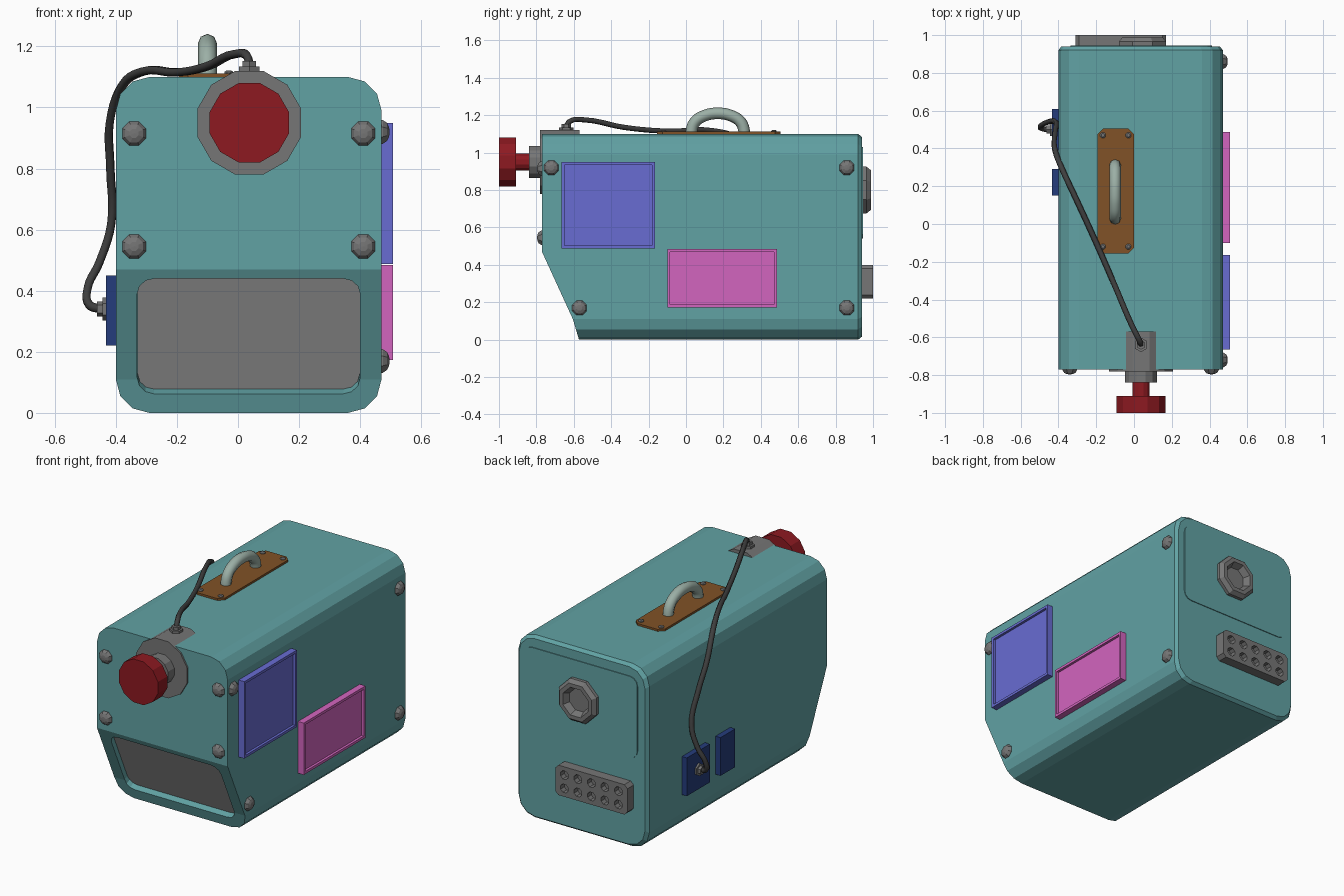
import bpy, bmesh, math
from mathutils import Vector, Matrix

if "Cube" in bpy.data.objects:
    bpy.data.objects.remove(bpy.data.objects["Cube"])

X, Y, Z = Vector((1, 0, 0)), Vector((0, 1, 0)), Vector((0, 0, 1))
COLORS = {
    "teal": (0.12, 0.36, 0.37), "red": (0.27, 0.01, 0.015), "pink": (0.65, 0.13, 0.52),
    "violet": (0.14, 0.15, 0.65), "navy": (0.018, 0.045, 0.2), "brown": (0.22, 0.085, 0.02),
    "sage": (0.33, 0.43, 0.38), "steel": (0.18, 0.18, 0.18), "screen": (0.33, 0.33, 0.33),
    "rubber": (0.05, 0.05, 0.05)}
mats = {}


def paint(ob, color):
    if color not in mats:
        mats[color] = bpy.data.materials.new(color)
        mats[color].diffuse_color = (*COLORS[color], 1)
    ob.data.materials.append(mats[color])


def finish(name, bm, color):
    bmesh.ops.remove_doubles(bm, verts=bm.verts, dist=1e-5)
    bmesh.ops.recalc_face_normals(bm, faces=bm.faces)
    me = bpy.data.meshes.new(name)
    bm.to_mesh(me)
    bm.free()
    ob = bpy.data.objects.new(name, me)
    bpy.context.collection.objects.link(ob)
    if color:
        paint(ob, color)
    return ob


def rounded(w, h, r, seg):
    """Outline of a rounded rectangle, counter-clockwise, centred on 0."""
    if r == 0:
        return [(w/2, h/2), (-w/2, h/2), (-w/2, -h/2), (w/2, -h/2)]
    pts = []
    for q, (sx, sy) in enumerate([(1, 1), (-1, 1), (-1, -1), (1, -1)]):
        for i in range(seg + 1):
            a = math.pi/2 * (q + i/seg)
            pts.append((sx*(w/2 - r) + r*math.cos(a), sy*(h/2 - r) + r*math.sin(a)))
    return pts


def prism(name, pts, centre, u, v, lo, hi, color=None, frame=0):
    """Outline in the u/v plane pushed from lo to hi along u x v; frame adds a sunken middle."""
    bm = bmesh.new()
    n, c = u.cross(v), Vector(centre)
    low, top = [[bm.verts.new(c + u*a + v*b + n*d) for a, b in pts] for d in (lo, hi)]
    for i in range(len(pts)):
        j = (i + 1) % len(pts)
        bm.faces.new((low[i], low[j], top[j], top[i]))
    bm.faces.new(low[::-1])
    cap = bm.faces.new(top)
    if frame:
        bm.normal_update()
        bmesh.ops.inset_region(bm, faces=[cap], thickness=frame)
        side = bmesh.ops.extrude_face_region(bm, geom=[cap])
        bmesh.ops.translate(bm, vec=-n*0.015,
                            verts=[g for g in side["geom"] if isinstance(g, bmesh.types.BMVert)])
        if cap.is_valid:
            bm.faces.remove(cap)
    return finish(name, bm, color)


def lathe(name, profile, base, axis, sides, color=None):
    """Faceted turned part: profile of (radius, height) along axis, flats facing up."""
    bm = bmesh.new()
    rot = axis.to_track_quat('Z', 'Y').to_matrix().to_4x4()
    m = Matrix.Translation(base) @ rot
    rings = [[bm.verts.new(m @ Vector((r*math.cos(a), r*math.sin(a), h)))
              for a in [2*math.pi*(i + 0.5)/sides for i in range(sides)]] for r, h in profile]
    for a, b in zip(rings, rings[1:]):
        for i in range(sides):
            j = (i + 1) % sides
            bm.faces.new((a[i], a[j], b[j], b[i]))
    return finish(name, bm, color)


def cut(ob, cutters):
    for c in cutters:
        mod = ob.modifiers.new("cut", 'BOOLEAN')
        mod.operation, mod.object, mod.solver = 'DIFFERENCE', c, 'EXACT'
        bpy.context.view_layer.objects.active = ob
        bpy.ops.object.modifier_apply(modifier=mod.name)
        bpy.data.objects.remove(c)


def tube(name, pts, r, res, color):
    """Smooth tube through the points."""
    cu = bpy.data.curves.new(name, 'CURVE')
    cu.dimensions, cu.bevel_depth, cu.bevel_resolution, cu.use_fill_caps = '3D', r, res, True
    sp = cu.splines.new('BEZIER')
    sp.resolution_u = 5
    sp.bezier_points.add(len(pts) - 1)
    for bp, p in zip(sp.bezier_points, pts):
        bp.co = p
        bp.handle_left_type = bp.handle_right_type = 'AUTO'
    ob = bpy.data.objects.new(name, cu)
    bpy.context.collection.objects.link(ob)
    paint(ob, color)
    return ob


# Body shell: rounded cross-section, sloped lower front, softened back edge
bm = bmesh.new()
outline = [(x + 0.035, z + 0.55) for x, z in rounded(0.87, 1.10, 0.11, 3)]
outline.insert(8, None)
outline = outline[:4] + outline[4:8] + [(-0.40, 0.47)] + outline[9:] + [(0.47, 0.47)]


def front_y(z):
    if z >= 0.47:
        return -0.77
    return -0.605 - 0.165*(z - 0.11)/0.36 if z > 0.11 else -0.605 + 0.033*(0.11 - z)/0.11


rings = [[bm.verts.new((x, front_y(z), z)) for x, z in outline],
         [bm.verts.new((x, 0.92, z)) for x, z in outline],
         [bm.verts.new((0.035 + (x - 0.035)*0.965, 0.94, 0.55 + (z - 0.55)*0.972)) for x, z in outline]]
for a, b in zip(rings, rings[1:]):
    for i in range(len(a)):
        j = (i + 1) % len(a)
        bm.faces.new((a[i], a[j], b[j], b[i]))
bm.faces.new(rings[-1])
for lo, hi in [(0.469, 2), (0.109, 0.471), (-1, 0.111)]:
    bm.faces.new([v for v in rings[0] if lo < v.co.z < hi])
body = finish("body", bm, "teal")

# Sunken front window on the slope
up = Vector((0, -0.165, 0.36)).normalized()
centre = (0.035, front_y(0.2525), 0.2525)
cut(body, [prism("window_cutter", rounded(0.73, 0.412, 0.055, 3), centre, X, up, -0.035, 0.1)])
prism("front_window", rounded(0.728, 0.41, 0.055, 3), centre, X, up, -0.045, -0.028, "screen")

# Domed bolts on the front and right side
dome = [(0, -0.01), (0.042, -0.01), (0.042, 0.004), (0.032, 0.018), (0.016, 0.025), (0, 0.026)]
for x in (-0.34, 0.41):
    for z in (0.545, 0.915):
        lathe("front_bolt", dome, (x, -0.77, z), -Y, 8, "steel")
for y, z in [(-0.72, 0.92), (0.86, 0.92), (-0.57, 0.17), (0.86, 0.17)]:
    lathe("side_bolt", dome, (0.47, y, z), X, 8, "steel")

# Front knob with its barrel set through the top edge
for name, r, y0, y1, col in [("knob_barrel", 0.176, -0.57, -0.78, "steel"),
                             ("knob_collar", 0.088, -0.77, -0.84, "steel"),
                             ("knob_stem", 0.047, -0.83, -0.92, "red"),
                             ("knob", 0.1346, -0.91, -1.0, "red")]:
    d = y0 - y1
    lathe(name, [(0, 0), (r, 0), (r, d), (0, d)], (0.037, y0, 0.95), -Y, 12, col)

# Framed panels on the right side
for name, y0, y1, z0, z1, col in [("upper_side_panel", -0.665, -0.165, 0.487, 0.95, "violet"),
                                  ("lower_side_panel", -0.10, 0.487, 0.173, 0.485, "pink")]:
    prism(name, rounded(y1 - y0, z1 - z0, 0, 1), (0.47, (y0 + y1)/2, (z0 + z1)/2),
          Y, Z, -0.005, 0.038, col, frame=0.022)

# Socket plates on the left side
for y0, y1 in [(0.39, 0.61), (0.15, 0.29)]:
    prism("left_plate", rounded(y1 - y0, 0.23, 0, 1), (-0.40, (y0 + y1)/2, 0.335),
          -Y, Z, -0.005, 0.033, "navy")

# Back cover, socket ring and ten-hole connector
prism("back_cover", rounded(0.75, 0.49, 0.05, 3), (0.038, 0.94, 0.785), -X, Z, -0.01, 0.005, "teal")
lathe("back_socket", [(0, 0), (0.135, 0), (0.135, 0.025), (0.115, 0.048), (0.09, 0.048),
                      (0.07, 0.01), (0, 0.01)], (0.045, 0.94, 0.80), Y, 8, "steel")
connector = prism("back_connector", rounded(0.48, 0.18, 0.02, 1), (-0.07, 0.94, 0.31),
                  -X, Z, -0.01, 0.06, "steel")
cut(connector, [lathe("hole_cutter", [(0, 0), (0.027, 0), (0.027, 0.1), (0, 0.1)],
                      (-0.07 + 0.09*i, 0.965, z), Y, 8) for i in range(-2, 3) for z in (0.27, 0.35)])

# Carrying handle on its screwed plate
prism("handle_plate", rounded(0.195, 0.66, 0.03, 1), (-0.097, 0.175, 1.10), X, Y, -0.005, 0.012, "brown")
for x in (-0.165, -0.03):
    for y in (-0.12, 0.47):
        lathe("plate_screw", [(0.016, 0), (0.016, 0.006), (0.009, 0.011), (0, 0.011)],
              (x, y, 1.11), Z, 8, "steel")
arch = [(-0.10, 0.03, 1.09)] + [(-0.10, 0.17 - 0.14*math.cos(a), 1.12 + 0.09*math.sin(a))
                                for a in [math.pi*i/6 for i in range(7)]] + [(-0.10, 0.31, 1.09)]
tube("handle", arch, 0.031, 2, "sage")

# Cable with a fitting at each end
fitting = [(0, -0.01), (0.038, -0.01), (0.038, 0.014), (0.025, 0.014), (0.025, 0.032), (0, 0.032)]
lathe("cable_fitting_top", fitting, (0.037, -0.64, 1.12), Z, 6, "steel")
lathe("cable_fitting_side", fitting, (-0.43, 0.50, 0.34), -X, 6, "steel")
tube("cable", [(0.037, -0.64, 1.14), (0.03, -0.62, 1.168), (-0.01, -0.54, 1.175), (-0.1, -0.33, 1.135),
               (-0.2, -0.10, 1.115), (-0.31, 0.14, 1.118), (-0.38, 0.29, 1.07), (-0.42, 0.40, 0.95),
               (-0.418, 0.48, 0.8), (-0.415, 0.54, 0.62), (-0.455, 0.54, 0.49),
               (-0.492, 0.52, 0.41), (-0.488, 0.505, 0.355), (-0.45, 0.50, 0.34)], 0.015, 1, "rubber")

for m in bpy.data.materials:
    if m.users and not m.is_grease_pencil:
        m.use_nodes = True
        m.node_tree.nodes["Principled BSDF"].inputs["Base Color"].default_value = m.diffuse_color
